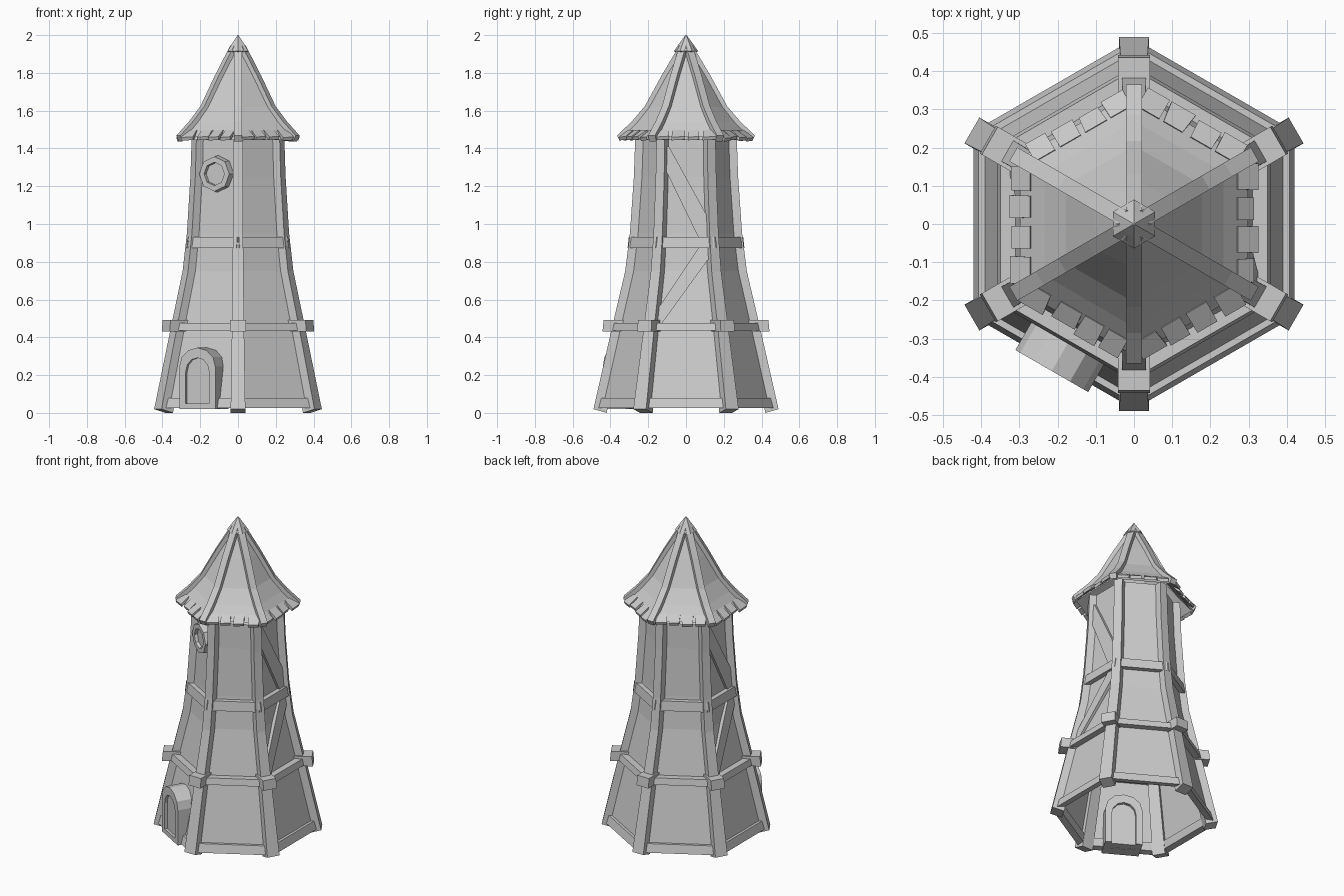
import bpy, bmesh, math, random
from math import cos, sin, pi, radians

if "Cube" in bpy.data.objects:
    bpy.data.objects.remove(bpy.data.objects["Cube"])

random.seed(4)
FACES = [0, 60, 120, 180, 240, 300]
CORNERS = [30, 90, 150, 210, 270, 330]
DOOR_FACE = 240


def loft(name, rings, az=0, loop=False, caps=True):
    """Skin rings of (outward, sideways, up) points, turned to angle az."""
    a = radians(az)
    bm = bmesh.new()
    vs = [[bm.verts.new((d * cos(a) - t * sin(a), d * sin(a) + t * cos(a), z))
           for d, t, z in r] for r in rings]
    n = len(rings[0])
    for i in range(len(vs) if loop else len(vs) - 1):
        p, q = vs[i], vs[(i + 1) % len(vs)]
        for k in range(n):
            bm.faces.new((p[k], p[(k + 1) % n], q[(k + 1) % n], q[k]))
    if caps and not loop:
        bm.faces.new(vs[0])
        bm.faces.new(vs[-1])
    bmesh.ops.recalc_face_normals(bm, faces=bm.faces[:])
    me = bpy.data.meshes.new(name)
    bm.to_mesh(me)
    bm.free()
    ob = bpy.data.objects.new(name, me)
    bpy.context.collection.objects.link(ob)
    return ob


def hex_ring(r, z):
    return [(r * cos(radians(c)), r * sin(radians(c)), z) for c in CORNERS]


# Post line: outer radius, height, half width
POST = [(.49, .02, .039), (.39, .46, .032), (.322, .75, .029),
        (.297, .95, .027), (.276, 1.25, .026), (.268, 1.48, .025)]


def wall_d(z):
    """Distance of the wall face from the axis at height z."""
    for (r0, z0, _), (r1, z1, _) in zip(POST, POST[1:]):
        if z <= z1:
            break
    r = r0 + (r1 - r0) * (z - z0) / (z1 - z0)
    return (r - .028) * cos(pi / 6)


def rail(name, az, half, section):
    return loft(name, [[(d, s * half, z) for d, z in section] for s in (-1, 1)], az)


# Tower wall, open at the bottom
loft("tower_wall", [hex_ring(r - .028, max(z, .03)) for r, z, w in POST], caps=False)

# Corner posts, collars and roof ridge beams
RIDGE = [(.365, 1.468), (.285, 1.545), (.217, 1.625), (.13, 1.785), (.035, 1.945)]
for c in CORNERS:
    rings = []
    for i, (r, z, w) in enumerate(POST):
        drop = .02 if i == 0 else 0
        rings.append([(r, -w, z), (r, w, z), (r - .07, w, z - drop), (r - .07, -w, z - drop)])
    loft("corner_post", rings, c)
    loft("post_collar", [[(d, t, z) for d, t in ((o, -.042), (o, .042), (.33, .042), (.33, -.042))]
                         for o, z in ((.442, .43), (.436, .492))], c)
    loft("ridge_beam", [[(r, -.021, z), (r, .021, z), (r - .015, .021, z - .03), (r - .015, -.021, z - .03)]
                        for r, z in RIDGE], c)

# Horizontal rails on every side
for f in FACES:
    rail("base_rail", f, .222, [(.42, .025), (.407, .078), (.37, .078), (.38, .03)])
    rail("middle_rail", f, .195, [(.358, .435), (.35, .476), (.29, .476), (.29, .435)])
    rail("upper_rail", f, .148, [(.272, .872), (.264, .932), (.22, .932), (.22, .872)])

# Diagonal braces on two opposite sides
LOW = [(-.13, .47), (.13, .83), (.13, .88), (.07, .88), (-.15, .55), (-.16, .47)]
HIGH = [(.13, .92), (.13, 1.01), (-.09, 1.41), (-.12, 1.41), (-.12, 1.31), (.07, .92)]
for f in (0, 180):
    for pts in (LOW, HIGH):
        loft("diagonal_brace", [[(wall_d(z) + k, t, z) for t, z in pts] for k in (.014, -.02)], f)


# Arched door with a raised frame
def arch(half, spring, top, bottom, n=6):
    pts = [(half, bottom)]
    pts += [(half * cos(pi * i / n), spring + (top - spring) * sin(pi * i / n)) for i in range(n + 1)]
    return [(t + .006, z) for t, z in pts + [(-half, bottom)]]


outer = arch(.11, .245, .345, .02)
inner = arch(.072, .215, .292, .02)
loft("door_frame", [[(.441, *o), (.441, *i), (.30, *i), (.30, *o)] for o, i in zip(outer, inner)], DOOR_FACE)
loft("door_panel", [[(d, t, z) for t, z in arch(.074, .215, .294, .022)] for d in (.424, .32)], DOOR_FACE)
rail("door_sill", DOOR_FACE, .09, [(.441, .02), (.441, .05), (.37, .05), (.37, .02)])

# Octagonal window: raised ring and inset pane
WZ = 1.265


def octagon(r, d):
    return [(d, r * cos(pi * k / 4), WZ + r * sin(pi * k / 4)) for k in range(8)]


sections = zip(octagon(.1, .20), octagon(.092, .252), octagon(.062, .252), octagon(.055, .20))
loft("window_frame", [list(s) for s in sections], DOOR_FACE, loop=True)
loft("window_pane", [octagon(.06, d) for d in (.233, .2)], DOOR_FACE)

# Flared roof shell with ragged shingles along the eaves
ROOF = [(.345, 1.46), (.27, 1.538), (.205, 1.62), (.12, 1.775), (.025, 1.935)]
loft("roof", [hex_ring(r, z) for r, z in ROOF], caps=False)
loft("roof_underside", [hex_ring(r - .004, z - .016) for r, z in ROOF], caps=False)
for f in FACES:
    for k in range(4):
        c = -.117 + .078 * k + random.uniform(-.008, .008)
        w0, w1 = random.uniform(.028, .034), random.uniform(.028, .037)
        tip = random.uniform(.312, .33)
        drop = random.uniform(0, .01)
        z = 1.462 - drop
        loft("eave_shingle", [
            [(.272, c - w0, 1.498), (.272, c + w0, 1.498), (.264, c + w0, 1.482), (.264, c - w0, 1.482)],
            [(tip, c - w1, z), (tip, c + w1, z + .004), (tip - .006, c + w1, z - .013), (tip - .006, c - w1, z - .017)],
        ], f)

# Finial cap
loft("roof_finial", [hex_ring(.035, 1.90), hex_ring(.064, 1.915), hex_ring(.034, 1.958), hex_ring(.003, 2.0)])
